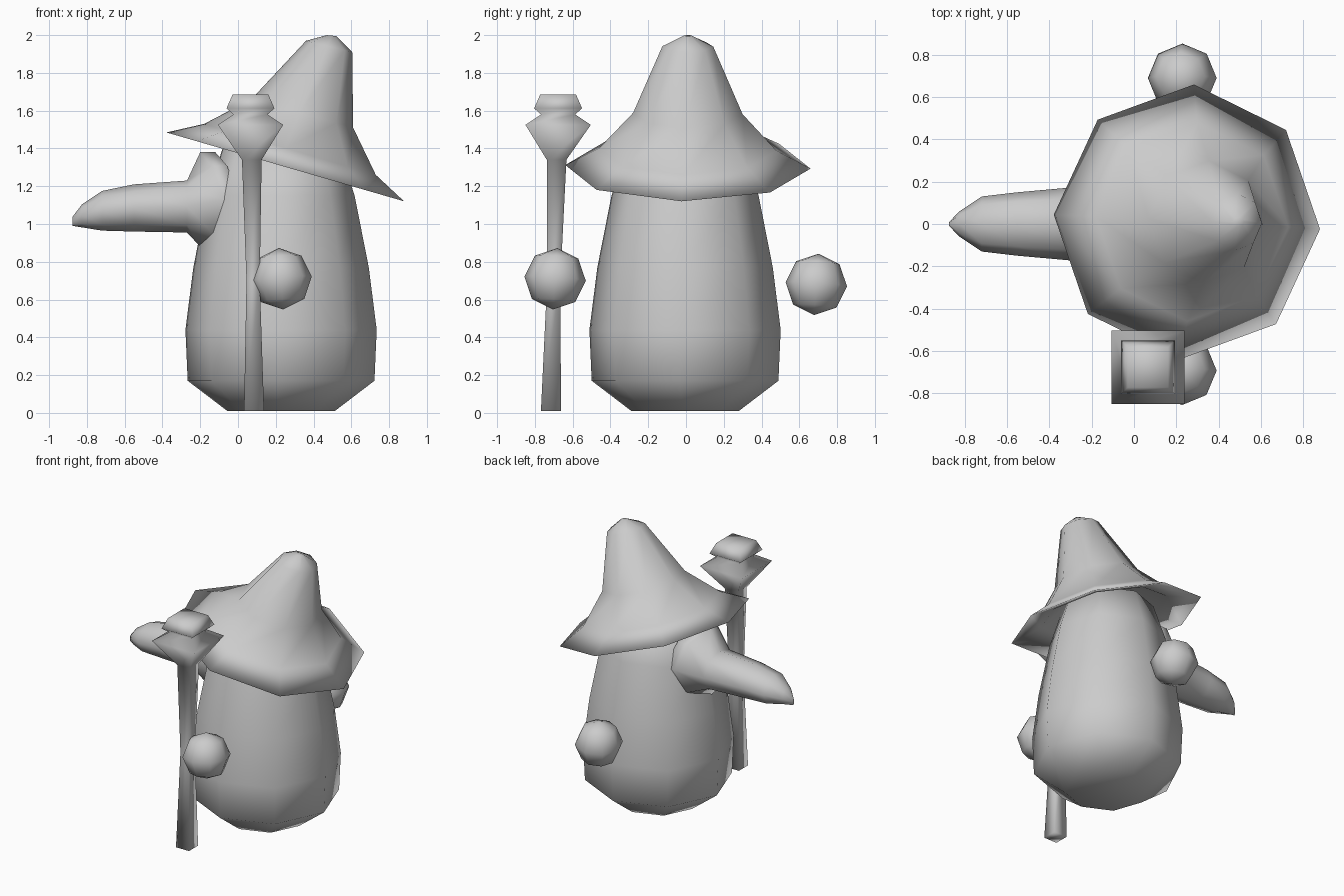
import bpy, bmesh, math
from mathutils import Matrix

if "Cube" in bpy.data.objects:
    bpy.data.objects.remove(bpy.data.objects["Cube"])

grey = bpy.data.materials.new("plain grey")
grey.diffuse_color = (0.6, 0.6, 0.6, 1)
grey.use_nodes = True
grey.node_tree.nodes["Principled BSDF"].inputs["Base Color"].default_value = grey.diffuse_color


def finish(name, bm):
    bmesh.ops.recalc_face_normals(bm, faces=bm.faces)
    for f in bm.faces:
        f.smooth = True
    mesh = bpy.data.meshes.new(name)
    bm.to_mesh(mesh)
    bm.free()
    mesh.materials.append(grey)
    obj = bpy.data.objects.new(name, mesh)
    bpy.context.collection.objects.link(obj)
    return obj


def loft(name, rings):
    """Skin closed rings of points; the first and last are capped."""
    bm = bmesh.new()
    loops = [[bm.verts.new(p) for p in ring] for ring in rings]
    for a, b in zip(loops, loops[1:]):
        n = len(a)
        for i in range(n):
            j = (i + 1) % n
            bm.faces.new((a[i], a[j], b[j], b[i]))
    bm.faces.new(loops[0])
    bm.faces.new(loops[-1])
    return finish(name, bm)


def angles(n, turn):
    return [2 * math.pi * i / n + math.radians(turn) for i in range(n)]


# Pear-shaped body: (z, radius)
body = [(0.01, 0.285), (0.17, 0.495), (0.44, 0.507), (0.77, 0.465),
        (1.15, 0.39), (1.4, 0.31)]
loft("body", [[(0.228 + r * math.cos(a), -0.005 + r * math.sin(a), z)
               for a in angles(8, -3)] for z, r in body])


# Tilted hat: (x left, x right, z left, z right, y radius)
def hat_ring(x0, x1, z0, z1, ry):
    cx, rx = (x0 + x1) / 2, (x1 - x0) / 2
    ring = []
    for a in angles(8, -3):
        t = math.cos(a)
        ring.append((cx + rx * t, 0.01 + ry * math.sin(a),
                     (z0 + z1) / 2 + (z1 - z0) / 2 * t))
    return ring


hat = [(0.05, 0.52, 1.52, 1.40, 0.26),      # inside of the brim
       (-0.15, 0.69, 1.485, 1.235, 0.43),
       (-0.38, 0.88, 1.485, 1.12, 0.65),    # brim edge
       (-0.18, 0.73, 1.53, 1.26, 0.47),
       (0.07, 0.61, 1.66, 1.51, 0.29),
       (0.36, 0.605, 1.97, 1.91, 0.135),
       (0.47, 0.52, 2.0, 1.995, 0.02)]
loft("hat", [hat_ring(*r) for r in hat])

# Long nose with a flared root: (x, z low, z high, half width, backward sweep)
nose = [(-0.875, 0.99, 1.04, 0.008, 0), (-0.825, 0.982, 1.105, 0.06, 0),
        (-0.72, 0.965, 1.175, 0.13, 0), (-0.55, 0.96, 1.21, 0.15, 0),
        (-0.27, 0.955, 1.23, 0.175, 0), (-0.2, 0.88, 1.38, 0.25, 2.0),
        (-0.12, 0.89, 1.38, 0.25, 2.0)]
loft("nose", [[(x + s * (h * math.cos(a)) ** 2, h * math.cos(a),
                (lo + hi) / 2 + (hi - lo) / 2 * math.sin(a))
               for a in angles(8, 0)] for x, lo, hi, h, s in nose])

# Square staff with a stepped head: (x, y, z, half width)
staff = [(0.085, -0.715, 0.01, 0.053), (0.08, -0.70, 0.7, 0.035),
         (0.073, -0.685, 1.34, 0.052), (0.066, -0.677, 1.525, 0.173),
         (0.066, -0.677, 1.58, 0.09), (0.066, -0.677, 1.612, 0.127),
         (0.066, -0.677, 1.685, 0.095)]
loft("staff", [[(x + h * i, y + h * j, z)
                for i, j in ((-1, -1), (1, -1), (1, 1), (-1, 1))]
               for x, y, z, h in staff])

# Faceted ball hands
for name, y, z in (("front_hand", -0.693, 0.71), ("back_hand", 0.69, 0.68)):
    bm = bmesh.new()
    bmesh.ops.create_uvsphere(
        bm, u_segments=8, v_segments=4, radius=0.163,
        matrix=Matrix.Translation((0.228, y, z))
        @ Matrix.Rotation(math.radians(-4), 4, 'Y')
        @ Matrix.Rotation(math.radians(-4), 4, 'X'))
    finish(name, bm)
